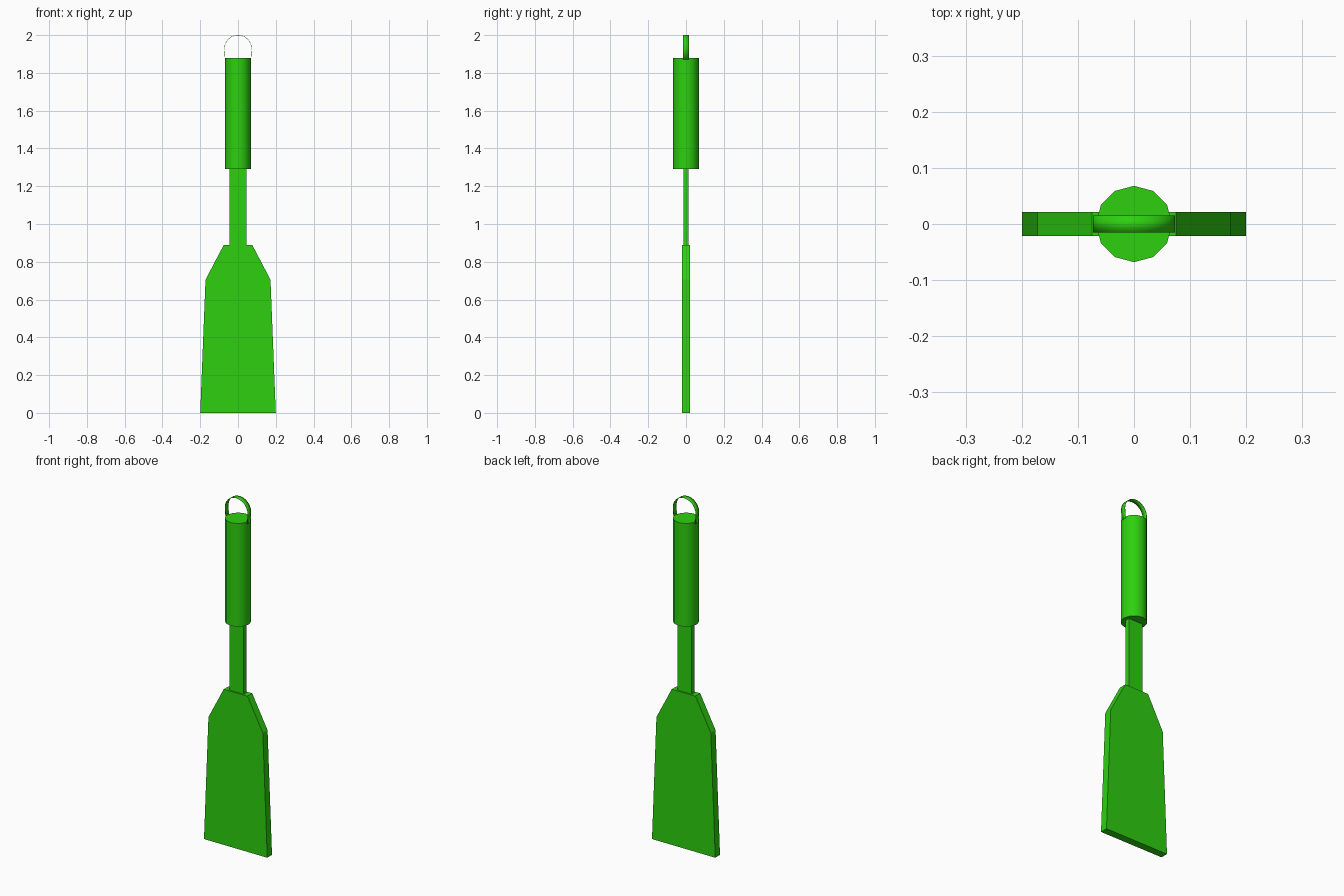
import bpy
import bmesh
import math

cube = bpy.data.objects.get("Cube")
if cube:
    bpy.data.objects.remove(cube, do_unlink=True)

GREEN = (0.027, 0.63, 0.005, 1.0)
green = bpy.data.materials.new("bright_green")
green.diffuse_color = GREEN
green.use_nodes = True
green.node_tree.nodes["Principled BSDF"].inputs["Base Color"].default_value = GREEN


def finish(name, bm):
    """Turn a bmesh into a named green object."""
    bmesh.ops.recalc_face_normals(bm, faces=bm.faces)
    mesh = bpy.data.meshes.new(name)
    bm.to_mesh(mesh)
    bm.free()
    mesh.materials.append(green)
    obj = bpy.data.objects.new(name, mesh)
    bpy.context.collection.objects.link(obj)
    return obj


def extrude_outline(name, half_outline, depth):
    """Mirror a right-hand x/z outline and extrude it along y."""
    outline = half_outline + [(-x, z) for x, z in reversed(half_outline)]
    bm = bmesh.new()
    face = bm.faces.new([bm.verts.new((x, -depth / 2, z)) for x, z in outline])
    back = bmesh.ops.extrude_face_region(bm, geom=[face])["geom"]
    moved = [v for v in back if isinstance(v, bmesh.types.BMVert)]
    bmesh.ops.translate(bm, verts=moved, vec=(0, depth, 0))
    return finish(name, bm)


def smooth(obj):
    bpy.ops.object.select_all(action="DESELECT")
    obj.select_set(True)
    bpy.context.view_layer.objects.active = obj
    bpy.ops.object.shade_smooth_by_angle(angle=math.radians(40))


# Flat blade with tapered shoulders, and the flat stem above it
extrude_outline("blade", [(0.2, 0), (0.172, 0.705), (0.075, 0.89)], 0.043)
extrude_outline("stem", [(0.045, 0.885), (0.045, 1.295)], 0.028)

# Round handle grip
bpy.ops.mesh.primitive_cylinder_add(vertices=12, radius=0.068, depth=0.59,
                                    location=(0, 0, 1.585))
handle = bpy.context.object
handle.name = "handle"
handle.data.materials.append(green)
smooth(handle)

# Thin hanging loop: two straight legs joined by an arch
radius, centre, steps = 0.072, 1.928, 12
path = [(radius - 0.004, 1.87)]
for i in range(steps + 1):
    a = math.pi * i / steps
    path.append((radius * math.cos(a), centre + radius * math.sin(a)))
path.append((0.004 - radius, 1.87))

bm = bmesh.new()
rows = [[bm.verts.new((x, y, z)) for y in (-0.015, 0.015)] for x, z in path]
for a, b in zip(rows, rows[1:]):
    bm.faces.new((a[0], a[1], b[1], b[0]))
loop = finish("hanging_loop", bm)
thickness = loop.modifiers.new("thickness", "SOLIDIFY")
thickness.thickness = 0.002
thickness.offset = 0
smooth(loop)
